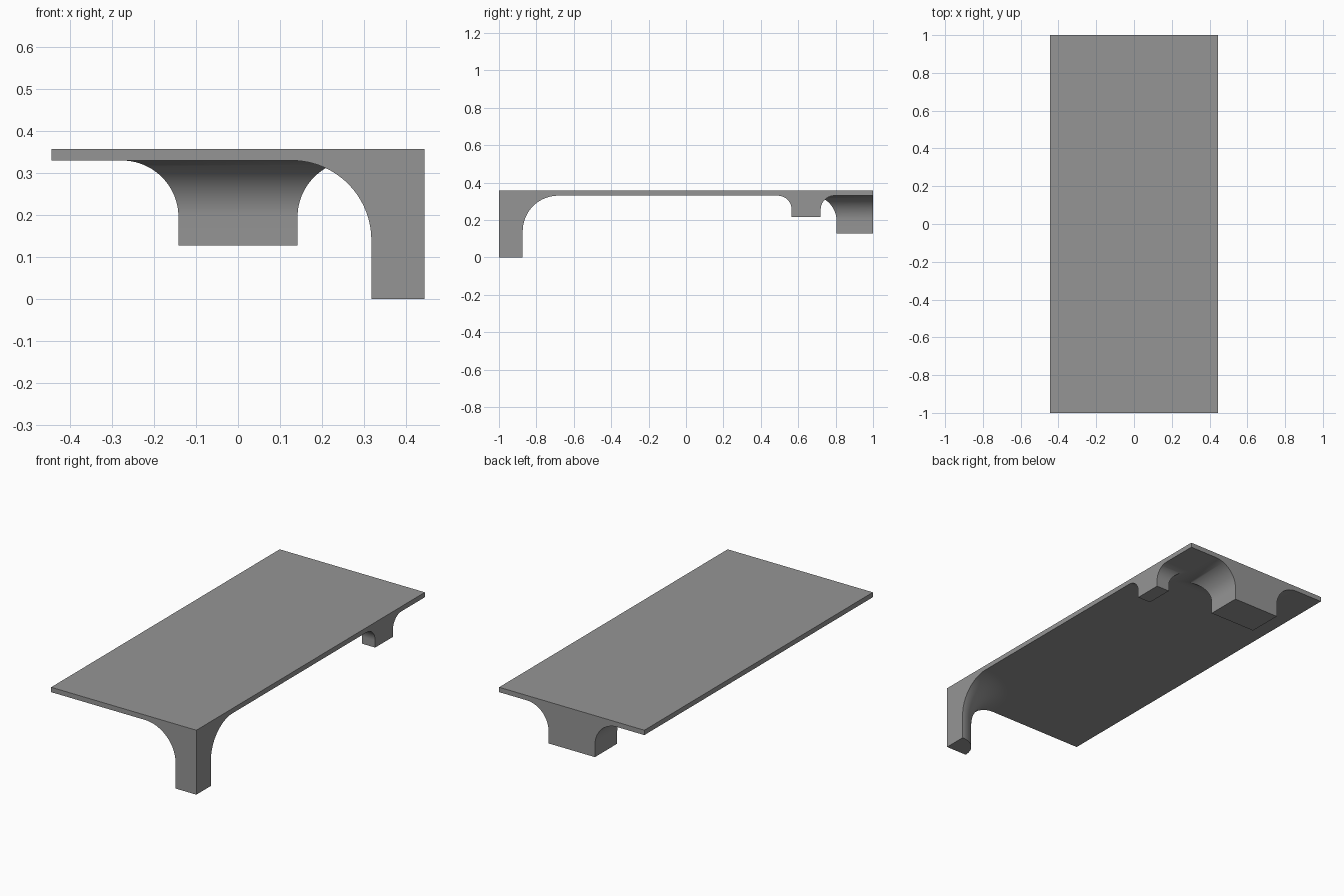
import bpy, bmesh, math

if "Cube" in bpy.data.objects:
    bpy.data.objects.remove(bpy.data.objects["Cube"])

HALF_X, HALF_Y = 0.445, 1.0
UNDER, TOP = 0.33, 0.357

grey = bpy.data.materials.new("mid grey")
grey.diffuse_color = (0.30, 0.30, 0.30, 1)
grey.use_nodes = True
grey.node_tree.nodes["Principled BSDF"].inputs["Base Color"].default_value = grey.diffuse_color


def loft(name, rings):
    """Closed solid skinned through a stack of matching rings."""
    bm = bmesh.new()
    loops = [[bm.verts.new(p) for p in ring] for ring in rings]
    n = len(loops[0])
    for a, b in zip(loops, loops[1:]):
        for i in range(n):
            j = (i + 1) % n
            bm.faces.new((a[i], a[j], b[j], b[i]))
    bm.faces.new(loops[0])
    bm.faces.new(loops[-1])
    bmesh.ops.recalc_face_normals(bm, faces=bm.faces)
    mesh = bpy.data.meshes.new(name)
    bm.to_mesh(mesh)
    bm.free()
    mesh.materials.append(grey)
    obj = bpy.data.objects.new(name, mesh)
    bpy.context.collection.objects.link(obj)
    bpy.ops.object.select_all(action='DESELECT')
    obj.select_set(True)
    bpy.context.view_layer.objects.active = obj
    bpy.ops.object.shade_smooth_by_angle(angle=math.radians(30))
    return obj


def cove(bottom, radius, steps=20):
    """(height, outward spread) pairs: straight shaft, then a quarter-round flare."""
    levels = [(bottom, 0.0)]
    for i in range(steps + 1):
        a = math.pi / 2 * i / steps
        levels.append((UNDER - radius + radius * math.sin(a),
                       radius * (1 - math.cos(a))))
    return levels


def rect(x0, x1, y0, y1, z):
    return [(x0, y0, z), (x1, y0, z), (x1, y1, z), (x0, y1, z)]


def flared_block(name, x0, x1, y0, y1, bottom, radius, left, right, front, back):
    """Rectangular post whose chosen sides flare into the slab with mitred corners."""
    loft(name, [rect(x0 - e * left, x1 + e * right, y0 - e * front, y1 + e * back, z)
                for z, e in cove(bottom, radius)])


# Thin flat top
loft("top_slab", [rect(-HALF_X, HALF_X, -HALF_Y, HALF_Y, z) for z in (UNDER, TOP)])

# Corner leg: quarter-round post turned about the slab corner
rings = []
for z, e in cove(0.0, 0.19, 24):
    r = 0.127 + e
    ring = [(HALF_X, -HALF_Y, z)]
    for i in range(25):
        a = math.pi / 2 + math.pi / 2 * i / 24
        ring.append((HALF_X + r * math.cos(a), -HALF_Y + r * math.sin(a), z))
    rings.append(ring)
loft("corner_leg", rings)

# Wide support at the middle of the back edge
flared_block("back_support", -0.142, 0.142, 0.805, HALF_Y, 0.127, 0.135, 1, 1, 1, 0)

# Small bracket on the right edge
flared_block("side_bracket", 0.365, HALF_X, 0.565, 0.72, 0.217, 0.075, 1, 0, 1, 1)
